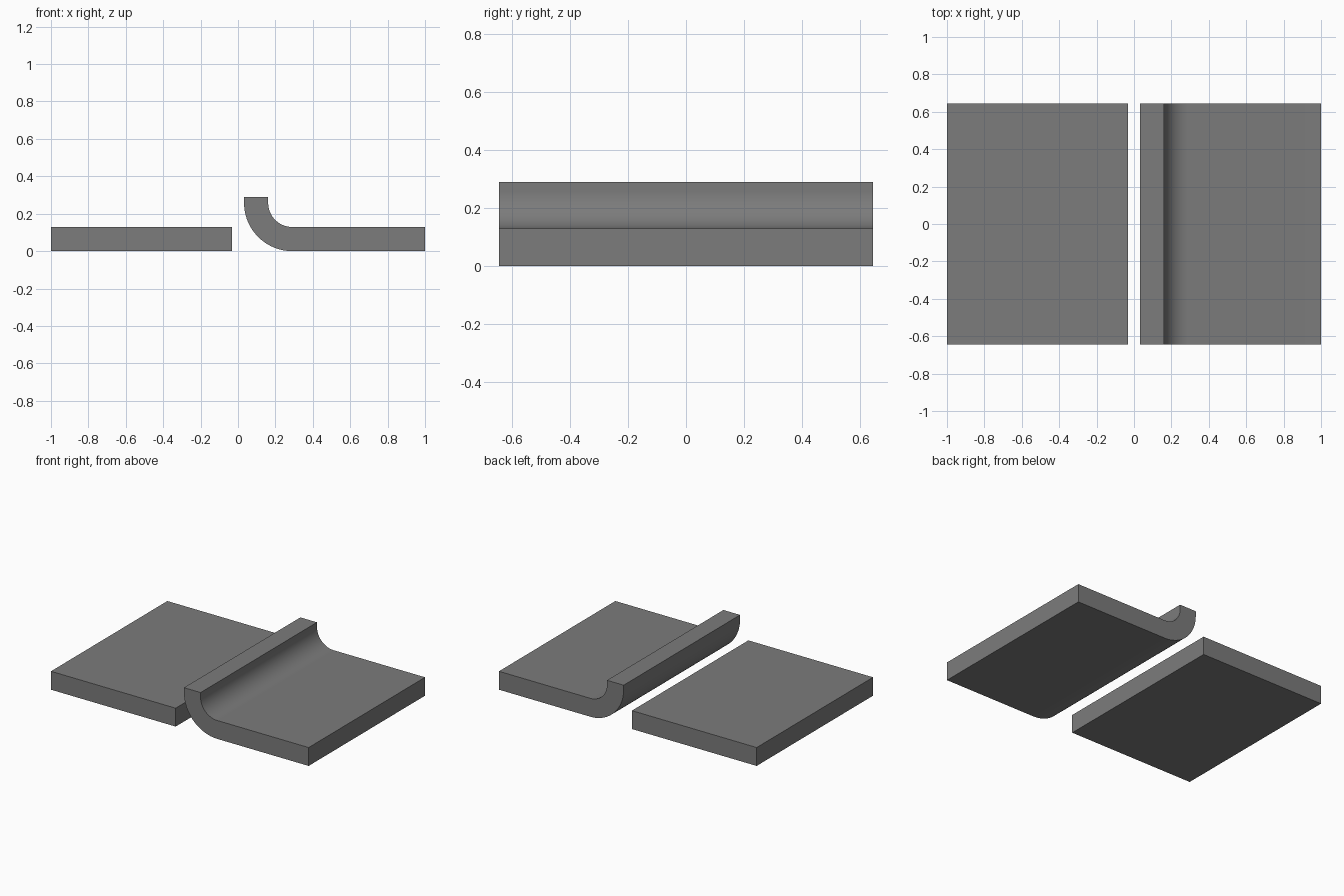
import bpy, math

if "Cube" in bpy.data.objects:
    bpy.data.objects.remove(bpy.data.objects["Cube"])

U = 2 / 15.5            # sheet thickness; every other size is a multiple of it
HALF_DEPTH = 5 * U
SEGMENTS = 24

steel = bpy.data.materials.new("steel grey")
steel.diffuse_color = (0.2, 0.2, 0.2, 1)
steel.use_nodes = True
steel.node_tree.nodes["Principled BSDF"].inputs["Base Color"].default_value = steel.diffuse_color


def extrude_profile(name, profile):
    """Extrude an (x, z) outline, counter-clockwise from the front, along y."""
    n = len(profile)
    verts = [(x, y, z) for y in (-HALF_DEPTH, HALF_DEPTH) for x, z in profile]
    faces = [list(range(n)), list(range(2 * n - 1, n - 1, -1))]
    for i in range(n):
        j = (i + 1) % n
        faces.append([j, i, n + i, n + j])
    mesh = bpy.data.meshes.new(name)
    mesh.from_pydata(verts, [], faces)
    mesh.materials.append(steel)
    obj = bpy.data.objects.new(name, mesh)
    bpy.context.collection.objects.link(obj)
    bpy.context.view_layer.objects.active = obj
    obj.select_set(True)
    bpy.ops.object.shade_smooth_by_angle(angle=math.radians(30))
    obj.select_set(False)
    return obj


def arc(cx, cz, radius, start, end):
    return [(cx + radius * math.cos(a), cz + radius * math.sin(a))
            for a in (math.radians(start + (end - start) * i / SEGMENTS)
                      for i in range(SEGMENTS + 1))]


# Flat sheet on the left
gap = U / 4
extrude_profile("flat_plate", [(-1, 0), (-gap, 0), (-gap, U), (-1, U)])

# Sheet on the right with its inner edge bent upward
cx, cz, top = gap + 2 * U, 2 * U, 2.25 * U
outline = [(gap, top)]
outline += arc(cx, cz, 2 * U, 180, 270)
outline += [(1, 0), (1, U)]
outline += arc(cx, cz, U, 270, 180)
outline += [(gap + U, top)]
extrude_profile("bent_plate", outline)
